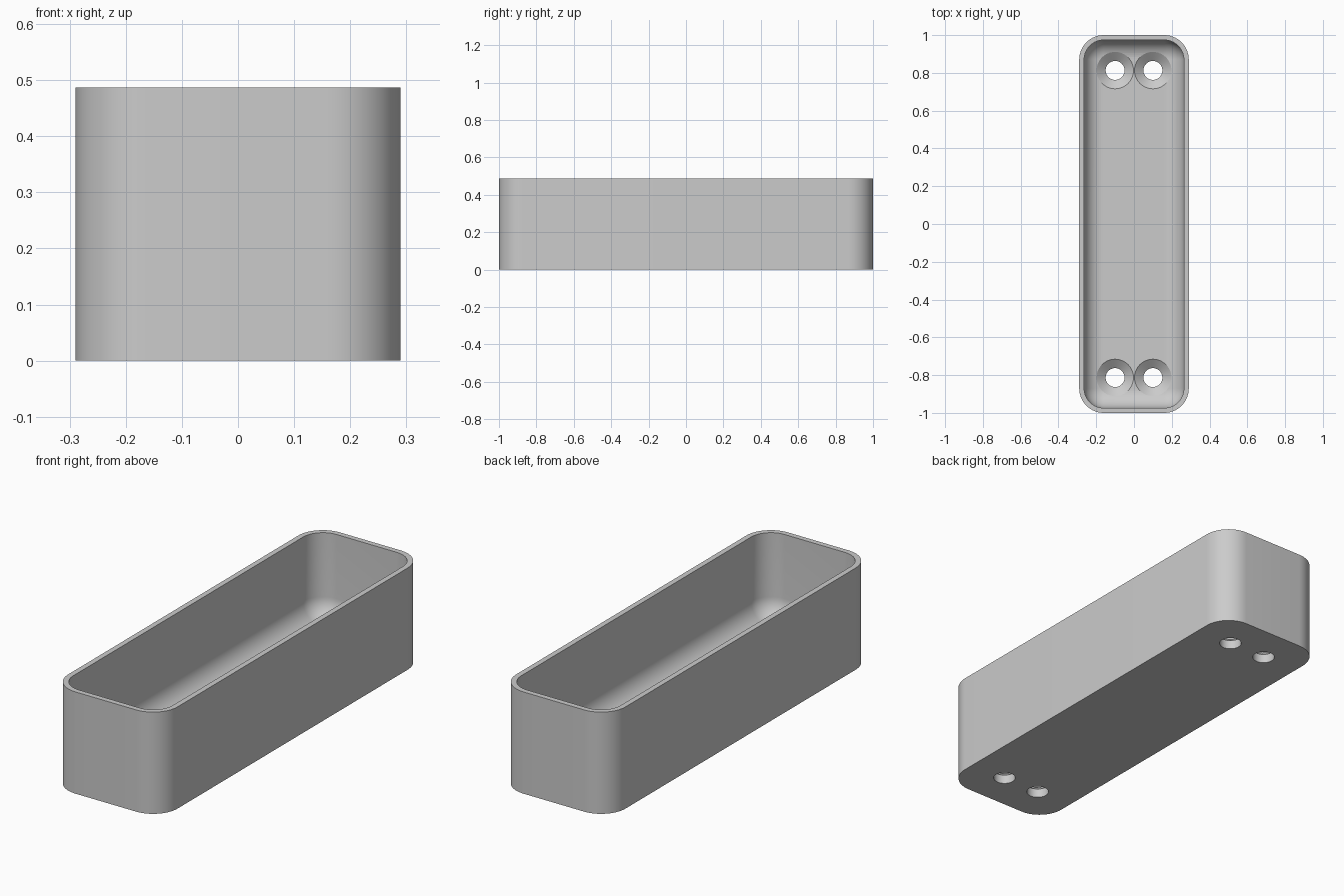
import bpy, bmesh, math

cube = bpy.data.objects.get("Cube")
if cube:
    bpy.data.objects.remove(cube, do_unlink=True)

HALF_X, HALF_Y, HEIGHT = 0.29, 1.0, 0.487
CORNER, WALL, FLOOR, FILLET = 0.13, 0.026, 0.08, 0.1
STEPS = 14

grey = bpy.data.materials.new("plain grey")
grey.use_nodes = True
colour = (0.6, 0.6, 0.6, 1)
grey.diffuse_color = colour
grey.node_tree.nodes["Principled BSDF"].inputs["Base Color"].default_value = colour


def make_object(name, bm):
    bmesh.ops.recalc_face_normals(bm, faces=bm.faces)
    mesh = bpy.data.meshes.new(name)
    bm.to_mesh(mesh)
    bm.free()
    mesh.materials.append(grey)
    ob = bpy.data.objects.new(name, mesh)
    bpy.context.collection.objects.link(ob)
    return ob


def skin(bm, rings):
    """Join successive rings with quads and cap both ends."""
    for a, b in zip(rings, rings[1:]):
        for i in range(len(a)):
            j = (i + 1) % len(a)
            bm.faces.new((a[i], a[j], b[j], b[i]))
    bm.faces.new(rings[0])
    bm.faces.new(rings[-1])


def rounded_ring(bm, inset, z):
    ring = []
    r = CORNER - inset
    for k, (sx, sy) in enumerate(((1, 1), (-1, 1), (-1, -1), (1, -1))):
        for i in range(STEPS + 1):
            a = math.pi / 2 * (k + i / STEPS)
            ring.append(bm.verts.new((sx * (HALF_X - CORNER) + r * math.cos(a),
                                      sy * (HALF_Y - CORNER) + r * math.sin(a), z)))
    return ring


# Open tray: outer wall, flat rim, inner wall, rounded floor edge
bm = bmesh.new()
profile = [(0, 0), (0, HEIGHT), (WALL, HEIGHT)]
for i in range(STEPS + 1):
    a = math.pi / 2 * i / STEPS
    profile.append((WALL + FILLET * (1 - math.cos(a)),
                    FLOOR + FILLET * (1 - math.sin(a))))
skin(bm, [rounded_ring(bm, inset, z) for inset, z in profile])
tray = make_object("tray", bm)

# Countersunk screw holes, turned from one profile
HOLE, SINK, SINK_DEPTH, SIDES = 0.05, 0.098, 0.036, 48
bm = bmesh.new()
for x in (-0.1, 0.1):
    for y in (-0.813, 0.813):
        rings = []
        for r, z in ((HOLE, -0.1), (HOLE, FLOOR - SINK_DEPTH),
                     (SINK, FLOOR + 0.0005), (SINK, FLOOR + 0.1)):
            rings.append([bm.verts.new((x + r * math.cos(math.tau * i / SIDES),
                                        y + r * math.sin(math.tau * i / SIDES), z))
                          for i in range(SIDES)])
        skin(bm, rings)
cutter = make_object("screw_hole_cutter", bm)
cutter.hide_render = True

bpy.context.view_layer.objects.active = tray
tray.select_set(True)
cut = tray.modifiers.new("screw holes", "BOOLEAN")
cut.operation = "DIFFERENCE"
cut.solver = "EXACT"
cut.object = cutter
bpy.ops.object.modifier_apply(modifier=cut.name)
bpy.data.objects.remove(cutter, do_unlink=True)

bpy.ops.object.shade_smooth_by_angle(angle=math.radians(30))
